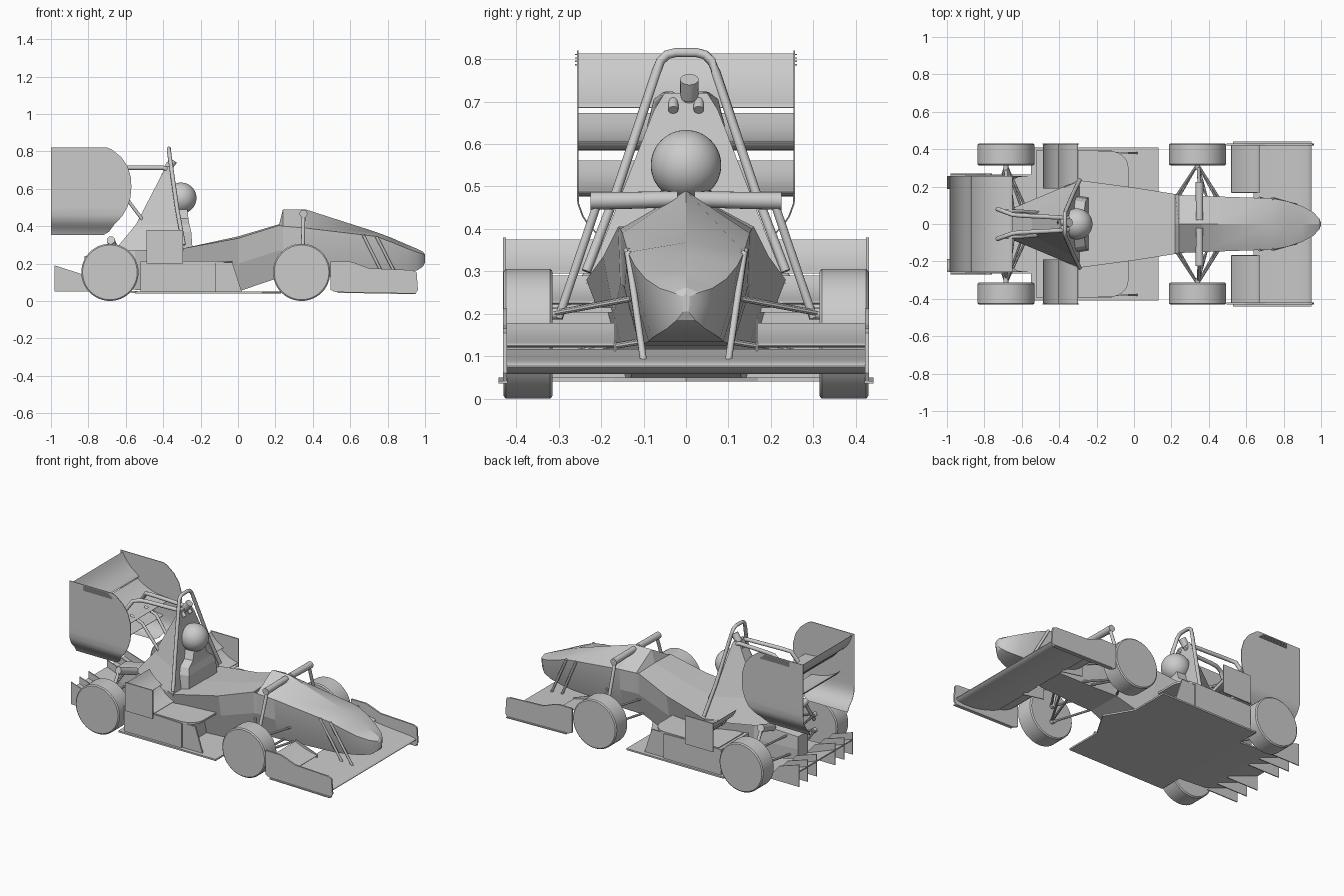
import bpy, bmesh, math
from mathutils import Vector

if "Cube" in bpy.data.objects:
    bpy.data.objects.remove(bpy.data.objects["Cube"])


def mesh(name, verts, faces, smooth=None, mirror=False):
    bm = bmesh.new()
    vs = [bm.verts.new(v) for v in verts]
    for f in faces:
        bm.faces.new([vs[i] for i in f])
    bmesh.ops.recalc_face_normals(bm, faces=bm.faces)
    me = bpy.data.meshes.new(name)
    bm.to_mesh(me)
    bm.free()
    ob = bpy.data.objects.new(name, me)
    bpy.context.collection.objects.link(ob)
    if smooth:
        bpy.ops.object.select_all(action='DESELECT')
        ob.select_set(True)
        bpy.context.view_layer.objects.active = ob
        bpy.ops.object.shade_smooth_by_angle(angle=math.radians(smooth))
    if mirror:
        m = ob.modifiers.new("mirror", 'MIRROR')
        m.use_axis = (False, True, False)
        m.use_mirror_merge = False
    return ob


def loft(name, rings, smooth=None, mirror=False):
    n = len(rings[0])
    faces = [tuple(range(n)), tuple(range((len(rings) - 1) * n, len(rings) * n))]
    for r in range(len(rings) - 1):
        for i in range(n):
            j = (i + 1) % n
            faces.append((r * n + i, r * n + j, r * n + n + j, r * n + n + i))
    return mesh(name, [p for r in rings for p in r], faces, smooth, mirror)


def plate(name, outline, y0, y1, smooth=None, mirror=True):
    """Side outline (x, z) extruded across y."""
    return loft(name, [[(x, y, z) for x, z in outline] for y in (y0, y1)], smooth, mirror)


def slab(name, outline, z0, z1, mirror=False):
    """Plan outline (x, y) extruded up z."""
    return loft(name, [[(x, y, z) for x, y in outline] for z in (z0, z1)], None, mirror)


def foil(name, le, te, thick, sag, y0, y1, mirror=False):
    le, te = Vector(le), Vector(te)
    d = te - le
    nrm = Vector((d.y, -d.x)).normalized()
    if nrm.y < 0:
        nrm = -nrm
    up, low, n = [], [], 10
    for i in range(n + 1):
        t = (i / n) ** 1.6
        c = le + d * t - nrm * sag * 4 * t * (1 - t)
        h = thick * (1.5 * math.sqrt(t) * (1 - t) + 0.06)
        up.append(c + nrm * h * 0.7)
        low.append(c - nrm * h * 0.7)
    return plate(name, [tuple(p) for p in up + low[::-1]], y0, y1, 40, mirror)


def tube(name, pts, r, n=12, r2=None, mirror=True):
    pts = [Vector(p) for p in pts]
    rings = []
    for i, p in enumerate(pts):
        d = (pts[min(i + 1, len(pts) - 1)] - pts[max(i - 1, 0)]).normalized()
        a = d.cross(Vector((0.31, 0.17, 0.93)) if abs(d.z) < 0.9 else Vector((1, 0, 0))).normalized()
        b = d.cross(a)
        rad = r if r2 is None else r + (r2 - r) * i / (len(pts) - 1)
        rings.append([p + (a * math.cos(t) + b * math.sin(t)) * rad
                      for t in (2 * math.pi * k / n for k in range(n))])
    return loft(name, rings, 40, mirror)


# Faceted main body and nose: x, top z, shoulder (y, z), waist (y, z), bottom (y, z)
hull = [(-0.82, 0.24, .05, .24, .05, .16, .05, .10),
        (-0.55, 0.29, .10, .28, .11, .18, .10, .06),
        (-0.30, 0.28, .235, .28, .20, .19, .16, .05),
        (0.0, 0.345, .195, .335, .17, .20, .13, .05),
        (0.22, 0.41, .16, .405, .155, .27, .11, .125),
        (0.24, 0.49, .155, .40, .15, .27, .11, .125),
        (0.36, 0.49, .15, .39, .145, .26, .105, .125)]
tip = [(0.74, 0.368, .137, .345, .12, .24, .088, .135),
       (0.82, 0.338, .122, .315, .108, .23, .08, .143),
       (0.90, 0.303, .095, .282, .087, .225, .066, .152),
       (0.96, 0.278, .062, .260, .058, .22, .045, .165),
       (0.99, 0.262, .030, .250, .028, .22, .022, .185),
       (1.0, 0.248, .008, .240, .008, .22, .006, .205)]


def hull_ring(s):
    x, zt, a, az, b, bz, c, cz = s
    return [(x, 0, zt), (x, a, az), (x, b, bz), (x, c, cz),
            (x, -c, cz), (x, -b, bz), (x, -a, az)]


loft("body_shell", [hull_ring(s) for s in hull])
loft("nose", [hull_ring(s) for s in hull[-1:] + tip], 24)

# Engine cover wedge: z, front x, front y, rear x, rear y
cover = [(.27, -.29, .235, -.66, .08), (.41, -.315, .18, -.545, .06), (.68, -.36, .075, -.405, .03),
         (.72, -.365, .05, -.39, .02)]
loft("engine_cover", [[(fx, -fy, z), (fx, fy, z), (rx, ry, z), (rx, -ry, z)]
                      for z, fx, fy, rx, ry in cover])

# Driver: shoulders and helmet
loft("driver_torso", [[(a, -w, z), (b, -w * .9, z), (b, w * .9, z), (a, w, z)] for z, a, b, w in
     ((.24, -.34, -.24, .16), (.37, -.34, -.25, .15), (.41, -.34, -.26, .13),
      (.44, -.34, -.265, .08), (.49, -.34, -.27, .06))])
bpy.ops.mesh.primitive_uv_sphere_add(segments=40, ring_count=24, radius=.083, location=(-.305, 0, .55))
bpy.context.object.name = "helmet"
bpy.ops.object.shade_smooth()

# Roll hoop, air inlet and stays to the rear wing
half = [(-.29, .235, .30), (-.325, .163, .49), (-.365, .07, .77), (-.368, .06, .795),
        (-.37, .045, .81), (-.37, .025, .815)]
tube("roll_hoop", half + [(x, -y, z) for x, y, z in half[::-1]], .011, mirror=False)
tube("air_inlet", [(-.39, .008, .67), (-.375, .008, .71), (-.345, .008, .752)], .022, 20, mirror=False)
tube("wing_stay", [(-.35, .03, .68), (-.37, .03, .70), (-.40, .035, .712), (-.60, .045, .712),
                   (-.65, .05, .71), (-.69, .065, .70), (-.73, .08, .64)], .012)
tube("wing_brace", [(-.50, .06, .42), (-.62, .07, .58), (-.70, .07, .61)], .009)

# Sidepods with an overhanging rounded roof
plate("sidepod", [(-.52, .05), (-.12, .05), (-.12, .205), (-.30, .21), (-.52, .21)], .12, .395)
corner = [(-.13 + .10 * math.cos(a), .30 + .09 * math.sin(a)) for a in
          (math.radians(9 * i) for i in range(11))]
slab("sidepod_roof", [(-.50, .14), (-.03, .14)] + corner + [(-.50, .39)], .203, .215, True)
plate("sidepod_lip", [(-.12, .05), (.02, .05), (-.03, .205), (-.12, .205)], .375, .385)

# Side winglets with square end plates
plate("winglet_end_plate", [(-.49, .2), (-.295, .2), (-.295, .38), (-.49, .38)], .424, .431)
foil("winglet_main", (-.30, .225), (-.42, .29), .016, .015, .19, .425, True)
foil("winglet_flap", (-.40, .295), (-.485, .375), .012, .012, .19, .425, True)

# Floor, stepped splitter, diffuser and strakes
slab("floor", [(-.55, -.41), (.13, -.41), (.13, -.17), (.23, 0), (.13, .17), (.13, .41), (-.55, .41)],
     .04, .05)
plate("diffuser", [(-.50, .04), (-.75, .055), (-.98, .14), (-.98, .148), (-.75, .063), (-.50, .05)],
      -.265, .265, mirror=False)
for i, y in enumerate((.09, .18, .265)):
    plate(f"diffuser_strake_{i}", [(-.98, .05), (-.98, .19), (-.84, .145), (-.76, .05)], y, y + .006)

# Wheels
for name, x in (("front_wheel", .34), ("rear_wheel", -.685)):
    loft(name, [[(x + r * math.cos(t), y, .153 + r * math.sin(t))
                 for t in (2 * math.pi * k / 48 for k in range(48))]
                for y, r in ((.314, .146), (.32, .153), (.424, .153), (.43, .146))], 35, True)

# Suspension arms, pushrods and dampers
for name, hub, body in (
        ("front_upper_arm", (.34, .32, .20), [(.22, .14, .235), (.46, .13, .235)]),
        ("front_lower_arm", (.34, .32, .10), [(.22, .11, .135), (.46, .10, .135), (.40, .10, .135)]),
        ("rear_upper_arm", (-.685, .32, .21), [(-.60, .08, .25), (-.75, .05, .235)]),
        ("rear_lower_arm", (-.685, .32, .11), [(-.58, .09, .12), (-.77, .05, .12)])):
    for i, p in enumerate(body):
        tube(f"{name}_{i}", [hub, p], .007, 8)
    tube(f"{name}_hub", [(hub[0], .29, hub[2]), (hub[0], .33, hub[2])], .014, 10)
tube("front_pushrod", [(.345, .30, .19), (.35, .212, .45)], .010)
tube("front_damper", [(.35, .02, .47), (.35, .14, .467), (.35, .225, .466)], .019, 20, r2=.021)
tube("rear_pushrod", [(-.685, .30, .18), (-.68, .215, .32)], .010)
tube("rear_damper", [(-.68, .225, .325), (-.66, .08, .27)], .022, 20)

# Rear wing: elements, rounded end plates curling inwards at the bottom, louvres
foil("rear_wing_main", (-.65, .60), (-.88, .672), .028, .03, -.256, .256)
foil("rear_wing_flap", (-.87, .685), (-.985, .812), .018, .018, -.256, .256)
foil("rear_wing_beam", (-.70, .485), (-.90, .56), .022, .025, -.256, .256)
rows = [(.82, -.70, .257), (.81, -.675, .257), (.77, -.625, .257), (.72, -.59, .257),
        (.66, -.573, .257), (.61, -.57, .257), (.55, -.575, .257), (.50, -.592, .257),
        (.46, -.615, .256), (.43, -.64, .245), (.41, -.66, .232), (.39, -.675, .213),
        (.37, -.69, .198), (.352, -.72, .19)]
loft("rear_wing_end_plate", [[(-1, y - .004, z), (x, y - .004, z), (x, y, z), (-1, y, z)]
                             for z, x, y in rows], 35, True)
for i in range(4):
    z = .785 + .008 * i
    plate(f"end_plate_louvre_{i}", [(-.90, z), (-.70 - .01 * i, z), (-.70 - .01 * i, z + .003), (-.90, z + .003)],
          .255, .262)

# Front wing: main plane, flaps, end plates, foot plates and nose struts
foil("front_wing_main", (.95, .075), (.64, .115), .042, .012, -.425, .425)
foil("front_wing_flap", (.67, .125), (.52, .178), .018, .012, .168, .425, True)
plate("flap_inner_plate", [(.52, .115), (.67, .09), (.67, .135), (.52, .19)], .165, .17)
plate("front_wing_end_plate", [(.495, .06), (.52, .048), (.95, .04), (.962, .06), (.955, .155), (.93, .165),
                               (.70, .175), (.62, .205), (.595, .212), (.495, .212)], .421, .431)
plate("front_wing_foot_plate", [(.53, .044), (.95, .036), (.95, .042), (.53, .05)], .42, .442)
for i, x in enumerate((0, .07)):
    tube(f"nose_strut_{i}", [(.67 + x, .139 - x * .03, .352 - x * .1), (.80 + x, .10, .09)], .008, 10)
